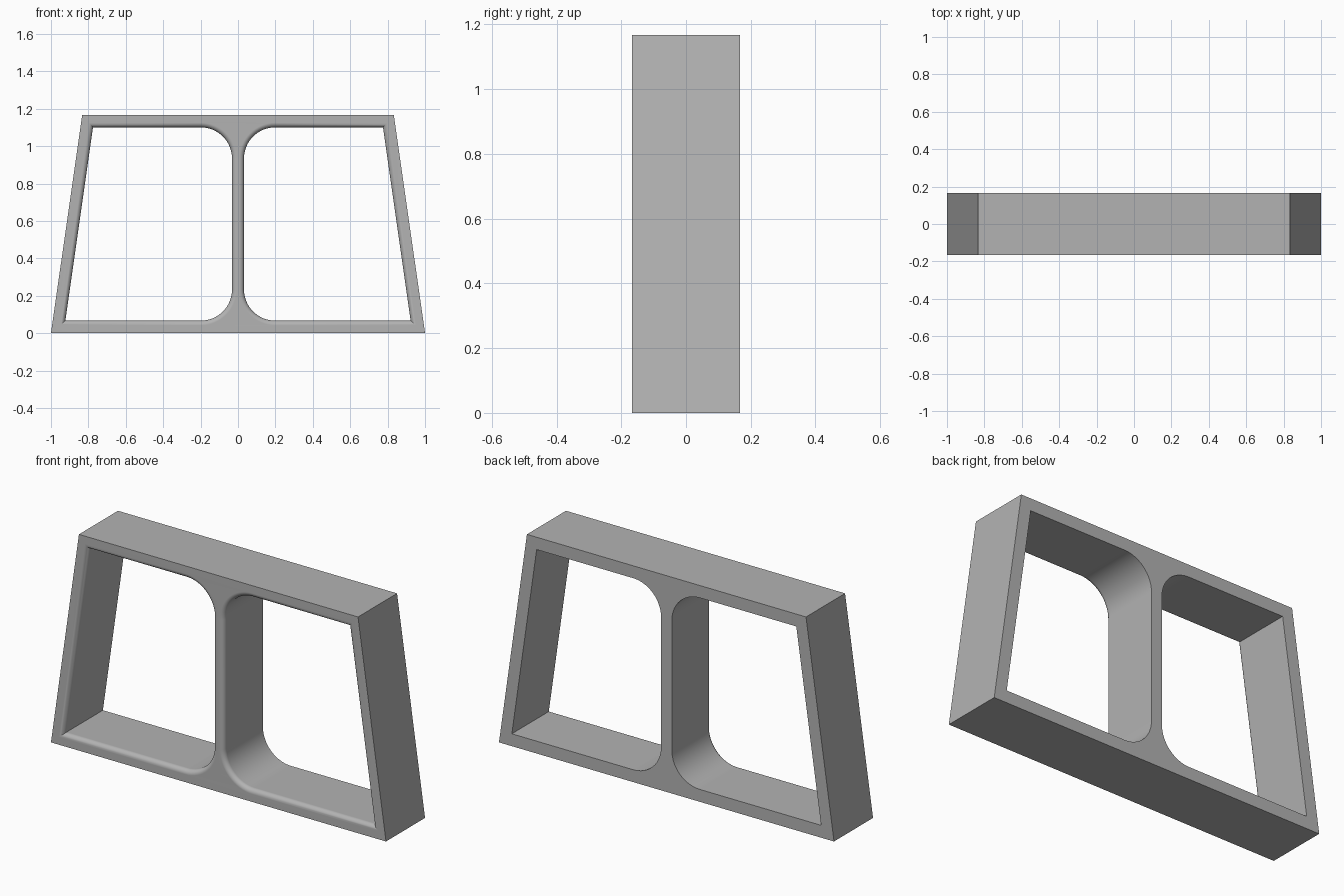
import bpy
import bmesh
from math import sin, cos, pi, hypot, radians
from mathutils import Vector

HEIGHT, DEPTH = 1.167, 0.333
BOTTOM, TOP = 1.0, 0.833        # half widths of the outline
WALL, DIVIDER = 0.0667, 0.032   # frame thickness, half thickness of divider
CORNER, ROUND = 0.167, 0.025    # divider fillets, rounded front rim
FILLET_STEPS, RIM_STEPS = 16, 6

cube = bpy.data.objects.get("Cube")
if cube:
    bpy.data.objects.remove(cube, do_unlink=True)

grey = bpy.data.materials.new("grey")
grey.use_nodes = True
colour = (0.45, 0.45, 0.45, 1)
grey.diffuse_color = colour
grey.node_tree.nodes["Principled BSDF"].inputs["Base Color"].default_value = colour

slope = (BOTTOM - TOP) / HEIGHT
slant = hypot(1, slope)


def opening(side, grow):
    """Outline of one opening, enlarged by grow, as (x, z) points."""
    wall = WALL - grow
    low, high = wall, HEIGHT - wall
    points = [(BOTTOM - slope * z - wall * slant, z) for z in (low, high)]
    radius = CORNER + grow
    cx = DIVIDER + CORNER
    for cz, start in ((HEIGHT - WALL - CORNER, pi / 2), (WALL + CORNER, pi)):
        for i in range(FILLET_STEPS + 1):
            a = start + i * pi / 2 / FILLET_STEPS
            points.append((cx + radius * cos(a), cz + radius * sin(a)))
    return [(side * x, z) for x, z in points]


def ring(bm, points, y):
    return [bm.verts.new((x, y, z)) for x, z in points]


def bridge(bm, a, b):
    for i in range(len(a)):
        j = (i + 1) % len(a)
        bm.faces.new((a[i], a[j], b[j], b[i]))


def cap(bm, loops, y):
    """Fill between the outline and the two openings."""
    edges = [bm.edges.get((r[i - 1], r[i])) for r in loops for i in range(len(r))]
    bmesh.ops.triangle_fill(bm, edges=edges, use_beauty=True, normal=Vector((0, y, 0)))


bm = bmesh.new()
front, back = -DEPTH / 2, DEPTH / 2

# Outer walls
outline = [(-BOTTOM, 0), (BOTTOM, 0), (TOP, HEIGHT), (-TOP, HEIGHT)]
front_loops, back_loops = [ring(bm, outline, front)], [ring(bm, outline, back)]
bridge(bm, front_loops[0], back_loops[0])

# Openings with a rounded front rim and a sharp back edge
for side in (-1, 1):
    rings = [ring(bm, opening(side, 0), back)]
    for i in range(RIM_STEPS + 1):
        a = i * pi / 2 / RIM_STEPS
        rings.append(ring(bm, opening(side, ROUND * (1 - cos(a))),
                          front + ROUND * (1 - sin(a))))
    for a, b in zip(rings, rings[1:]):
        bridge(bm, a, b)
    back_loops.append(rings[0])
    front_loops.append(rings[-1])

cap(bm, front_loops, -1)
cap(bm, back_loops, 1)
bmesh.ops.recalc_face_normals(bm, faces=bm.faces)

mesh = bpy.data.meshes.new("divided_frame")
bm.to_mesh(mesh)
bm.free()
mesh.materials.append(grey)
frame = bpy.data.objects.new("divided_frame", mesh)
bpy.context.collection.objects.link(frame)

# Smooth fillets, crisp flat faces
bpy.context.view_layer.objects.active = frame
frame.select_set(True)
bpy.ops.object.shade_smooth_by_angle(angle=radians(30))
weighted = frame.modifiers.new("flat_faces", "WEIGHTED_NORMAL")
weighted.keep_sharp = True
